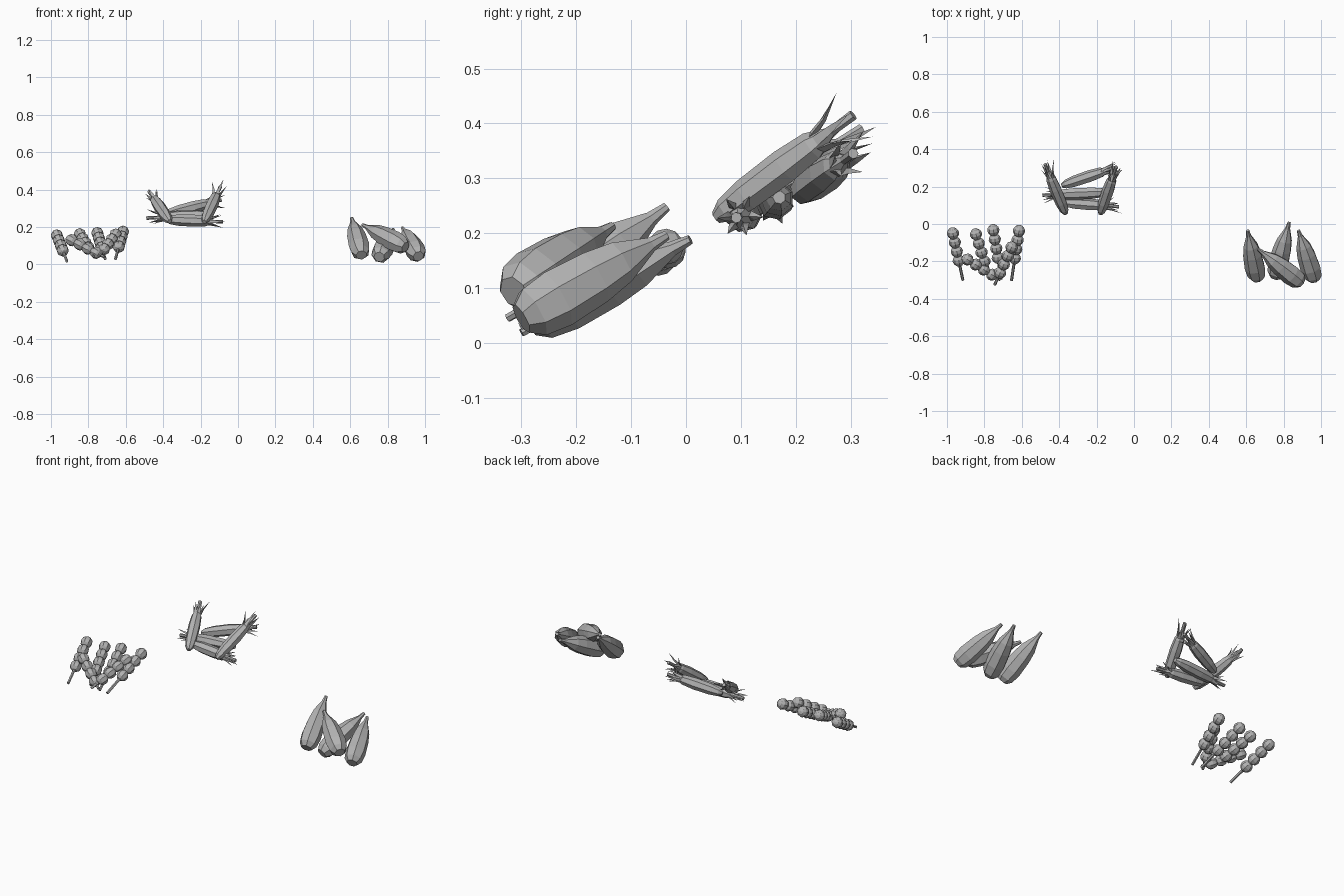
import bpy, bmesh, math, random
from mathutils import Vector, Matrix

random.seed(4)
cube = bpy.data.objects.get("Cube")
if cube:
    bpy.data.objects.remove(cube, do_unlink=True)

grey = bpy.data.materials.new("plain grey")
grey.use_nodes = True
grey.diffuse_color = (0.45, 0.45, 0.45, 1)
grey.node_tree.nodes["Principled BSDF"].inputs["Base Color"].default_value = (0.45, 0.45, 0.45, 1)


def lathe(bm, profile, sides):
    """Closed turned shape up z from (height, radius) pairs."""
    rings = []
    for h, r in profile:
        rings.append([bm.verts.new((r * math.cos(a), r * math.sin(a), h))
                      for a in (math.tau * i / sides for i in range(sides))])
    for low, high in zip(rings, rings[1:]):
        for i in range(sides):
            j = (i + 1) % sides
            bm.faces.new((low[i], low[j], high[j], high[i]))
    bm.faces.new(rings[0][::-1])
    bm.faces.new(rings[-1])


def finish(name, bm, start, end):
    """Lay the shape along the line from start to end."""
    start, end = Vector(start), Vector(end)
    turn = (end - start).to_track_quat('Z', 'Y').to_matrix().to_4x4()
    bm.transform(Matrix.Translation(start) @ turn)
    bmesh.ops.recalc_face_normals(bm, faces=bm.faces[:])
    mesh = bpy.data.meshes.new(name)
    bm.to_mesh(mesh)
    bm.free()
    mesh.materials.append(grey)
    obj = bpy.data.objects.new(name, mesh)
    bpy.context.collection.objects.link(obj)


def squash(name, base, tip):
    bm = bmesh.new()
    length = (Vector(tip) - Vector(base)).length
    shape = [(0, .030), (.08, .049), (.24, .056), (.50, .051), (.68, .041),
             (.82, .023), (.89, .014), (1, .009)]
    lathe(bm, [(h * length, r) for h, r in shape], 7)
    finish(name, bm, base, tip)


def leaf(bm, base, angle, length, spread, width):
    """Pointed husk leaf: a three-sided blade that hugs the cob, then flares."""
    out = Vector((math.cos(angle), math.sin(angle), 0))
    side = Vector((-out.y, out.x, 0)) * width
    root = Vector((0, 0, base)) + out * 0.018
    mid = root + out * spread * 0.35 + Vector((0, 0, length * 0.5))
    tip = root + out * spread + Vector((0, 0, length))
    low = [bm.verts.new(p) for p in (root - side, root + side, root - out * 0.012)]
    high = [bm.verts.new(p) for p in (mid - side * .7, mid + side * .7, mid - out * .008)]
    end = bm.verts.new(tip)
    for i in range(3):
        j = (i + 1) % 3
        bm.faces.new((low[i], low[j], high[j], high[i]))
        bm.faces.new((high[i], high[j], end))
    bm.faces.new(low[::-1])


def corn(name, tip, husk):
    bm = bmesh.new()
    length = (Vector(husk) - Vector(tip)).length
    shape = [(0, .012), (.07, .024), (.22, .031), (.5, .033), (.70, .028),
             (.79, .016), (.84, .009), (1, .010)]
    lathe(bm, [(h * length, r) for h, r in shape], 7)
    for i in range(6):
        leaf(bm, length * 0.70, math.tau * i / 6, random.uniform(.06, .11),
             random.uniform(.010, .042), .010)
    finish(name, bm, tip, husk)


def skewer(name, head, end):
    bm = bmesh.new()
    length = (Vector(end) - Vector(head)).length
    lathe(bm, [(0, .008), (length, .008)], 6)
    for i in range(4):
        bmesh.ops.create_uvsphere(bm, u_segments=8, v_segments=6, radius=.033,
                                  matrix=Matrix.Translation((0, 0, i * .056)))
    finish(name, bm, head, end)


# Squashes leaning on each other
squash("squash_right", (.660, -.295, .050), (.608, -.035, .248))
squash("squash_crossing", (.895, -.315, .093), (.665, -.135, .212))
squash("squash_middle", (.755, -.285, .040), (.830, .008, .188))
squash("squash_left", (.965, -.300, .044), (.880, -.035, .196))

# Heap of corn cobs with flared husks
corn("corn_right", (-.365, .055, .230), (-.475, .320, .390))
corn("corn_left", (-.180, .055, .228), (-.095, .305, .415))
corn("corn_back", (-.385, .205, .270), (-.090, .305, .345))
corn("corn_middle", (-.140, .170, .265), (-.490, .155, .248))
corn("corn_front", (-.385, .115, .240), (-.080, .092, .228))

# Skewered balls
skewer("skewer_outer", (-.968, -.050, .155), (-.915, -.300, .018))
skewer("skewer_crossing_right", (-.890, -.190, .130), (-.715, -.298, .040))
skewer("skewer_second", (-.845, -.055, .162), (-.770, -.295, .045))
skewer("skewer_third", (-.752, -.033, .168), (-.710, -.295, .030))
skewer("skewer_crossing_left", (-.655, -.125, .160), (-.745, -.325, .045))
skewer("skewer_inner", (-.615, -.037, .175), (-.655, -.302, .030))
